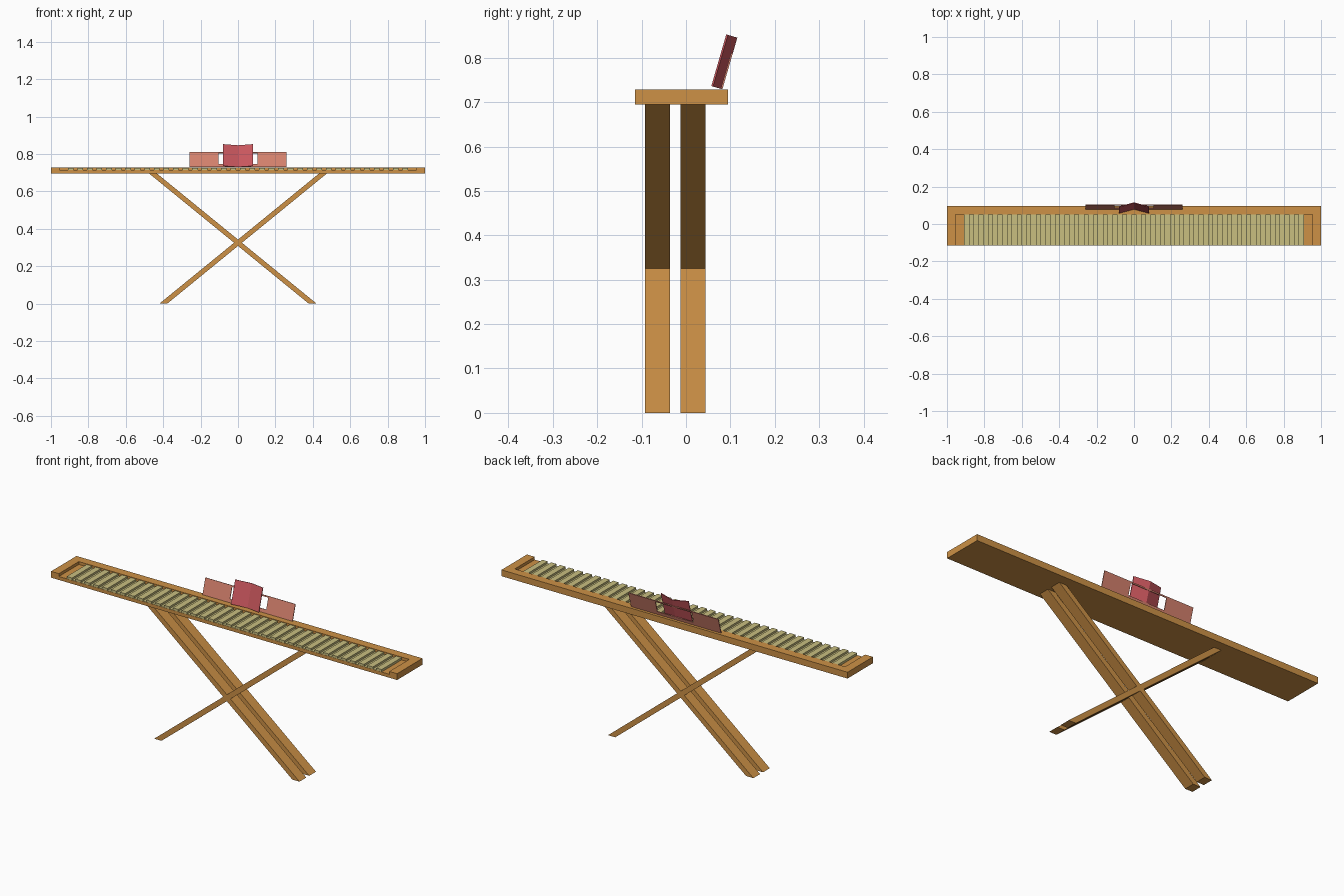
import bpy
from mathutils import Vector

if "Cube" in bpy.data.objects:
    bpy.data.objects.remove(bpy.data.objects["Cube"])


def mat(name, rgb):
    m = bpy.data.materials.new(name)
    m.diffuse_color = (*rgb, 1)
    m.use_nodes = True
    m.node_tree.nodes["Principled BSDF"].inputs["Base Color"].default_value = m.diffuse_color
    return m


WOOD = mat("wood", (0.61, 0.283, 0.061))
KEYS = mat("pale yellow", (0.584, 0.521, 0.216))
RED = mat("book red", (0.61, 0.098, 0.114))
SALMON = mat("rest salmon", (0.67, 0.223, 0.156))


def prism(name, profile, offset, material):
    """Extrude a closed loop of points along an offset vector."""
    off = Vector(offset)
    pts = [Vector(p) for p in profile]
    n = len(pts)
    faces = [tuple(range(n)), tuple(range(2 * n - 1, n - 1, -1))]
    faces += [(i, i + n, (i + 1) % n + n, (i + 1) % n) for i in range(n)]
    me = bpy.data.meshes.new(name)
    me.from_pydata(pts + [p + off for p in pts], [], faces)
    me.materials.append(material)
    ob = bpy.data.objects.new(name, me)
    bpy.context.collection.objects.link(ob)
    # consistent outward normals
    import bmesh
    bm = bmesh.new()
    bm.from_mesh(me)
    bmesh.ops.recalc_face_normals(bm, faces=bm.faces)
    bm.to_mesh(me)
    bm.free()
    return ob


def box(name, x0, x1, y0, y1, z0, z1, material):
    return prism(name, [(x0, y0, z0), (x1, y0, z0), (x1, y1, z0), (x0, y1, z0)],
                 (0, 0, z1 - z0), material)


# Case: U-shaped rim open to the front, over a solid bottom
FLOOR, TOP = 0.713, 0.728
box("case_bottom", -1, 1, -0.115, 0.095, 0.695, FLOOR, WOOD)
prism("case_rim", [(-1, -0.115, FLOOR), (-0.955, -0.115, FLOOR), (-0.955, 0.05, FLOOR),
                   (0.955, 0.05, FLOOR), (0.955, -0.115, FLOOR), (1, -0.115, FLOOR),
                   (1, 0.095, FLOOR), (-1, 0.095, FLOOR)], (0, 0, TOP - FLOOR), WOOD)

# Keys: one corrugated strip with raised bars
N = 36
pitch = 1.82 / (N - 0.4)
profile = [(-0.91, -0.114, FLOOR)]
for i in range(N):
    a = -0.91 + i * pitch
    b = a + 0.6 * pitch
    profile += [(a, -0.114, 0.725), (b, -0.114, 0.725)]
    if i < N - 1:
        profile += [(b, -0.114, 0.7145), (a + pitch, -0.114, 0.7145)]
profile.append((0.91, -0.114, FLOOR))
prism("keys", profile, (0, 0.164, 0), KEYS)

# Two crossed leg frames
for label, y0, y1 in (("front", -0.092, -0.036), ("back", -0.012, 0.044)):
    for side, s in (("left", 1), ("right", -1)):
        prism(f"{label}_leg_{side}",
              [(-0.42 * s, y0, 0), (-0.378 * s, y0, 0), (0.476 * s, y0, 0.696), (0.434 * s, y0, 0.696)],
              (0, y1 - y0, 0), WOOD)

# Music rest: leaning frame, u runs up the slope and n points out of its front
UP = Vector((0, 0.278, 0.961))
OUT = Vector((0, -0.961, 0.278))
BASE = Vector((0, 0.082, 0.729))


def lean(x, u, n):
    return BASE + Vector((x, 0, 0)) + UP * u + OUT * n


def panel(name, x0, x1, u0, u1):
    prism(name, [lean(x0, u0, 0), lean(x1, u0, 0), lean(x1, u1, 0), lean(x0, u1, 0)],
          OUT * 0.004, SALMON)


panel("rest_wing_left", -0.26, -0.105, 0, 0.084)
panel("rest_wing_right", 0.105, 0.26, 0, 0.084)
panel("rest_bottom_bar", -0.105, 0.105, 0, 0.018)
panel("rest_top_bar", -0.105, 0.105, 0.077, 0.084)

# Open book, pages folding forward from the spine
T = 0.004
prism("open_book", [lean(-0.08, 0, 0.022), lean(0, 0, 0), lean(0.08, 0, 0.022),
                    lean(0.08, 0, 0.022 + T), lean(0, 0, T), lean(-0.08, 0, 0.022 + T)],
      UP * 0.121, RED)
